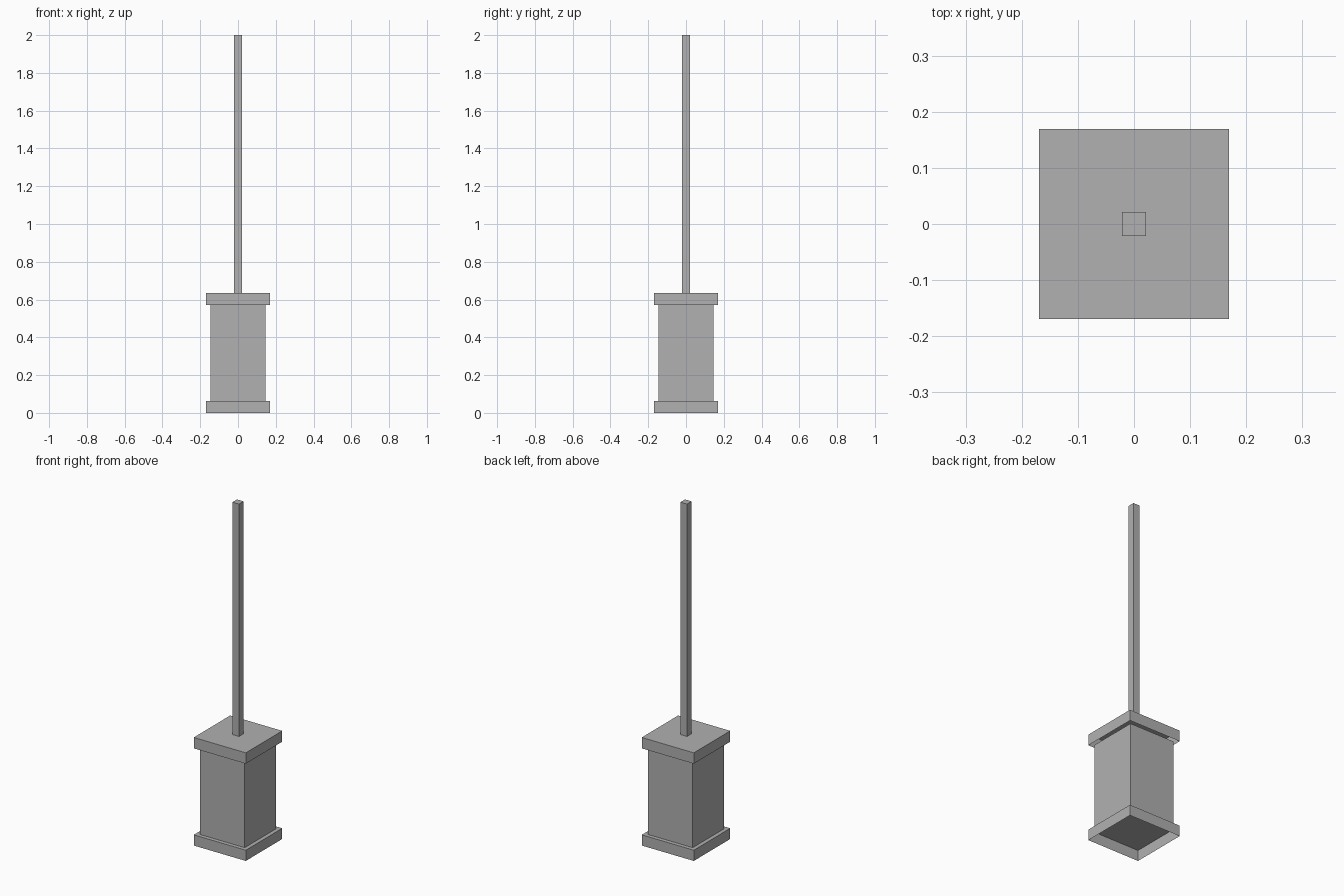
import bpy, bmesh

if "Cube" in bpy.data.objects:
    bpy.data.objects.remove(bpy.data.objects["Cube"])

# Single flat grey
grey = bpy.data.materials.new("grey")
grey.diffuse_color = (0.44, 0.44, 0.44, 1)
grey.use_nodes = True
grey.node_tree.nodes["Principled BSDF"].inputs["Base Color"].default_value = grey.diffuse_color


def open_box(name, half, z0, z1):
    """Square box centred on the z axis, open underneath."""
    bm = bmesh.new()
    bmesh.ops.create_cube(bm, size=1)
    for v in bm.verts:
        v.co.x *= 2 * half
        v.co.y *= 2 * half
        v.co.z = z1 if v.co.z > 0 else z0
    bm.normal_update()
    bottom = [f for f in bm.faces if f.normal.z < -0.5]
    bmesh.ops.delete(bm, geom=bottom, context='FACES')
    mesh = bpy.data.meshes.new(name)
    bm.to_mesh(mesh)
    bm.free()
    mesh.materials.append(grey)
    obj = bpy.data.objects.new(name, mesh)
    bpy.context.collection.objects.link(obj)
    return obj


# Pedestal: base slab, body and cap slab, with a thin pole on top
open_box("base_slab", 0.169, 0.0, 0.063)
open_box("pedestal_body", 0.146, 0.063, 0.571)
open_box("cap_slab", 0.169, 0.571, 0.635)
open_box("pole", 0.021, 0.635, 2.0)
